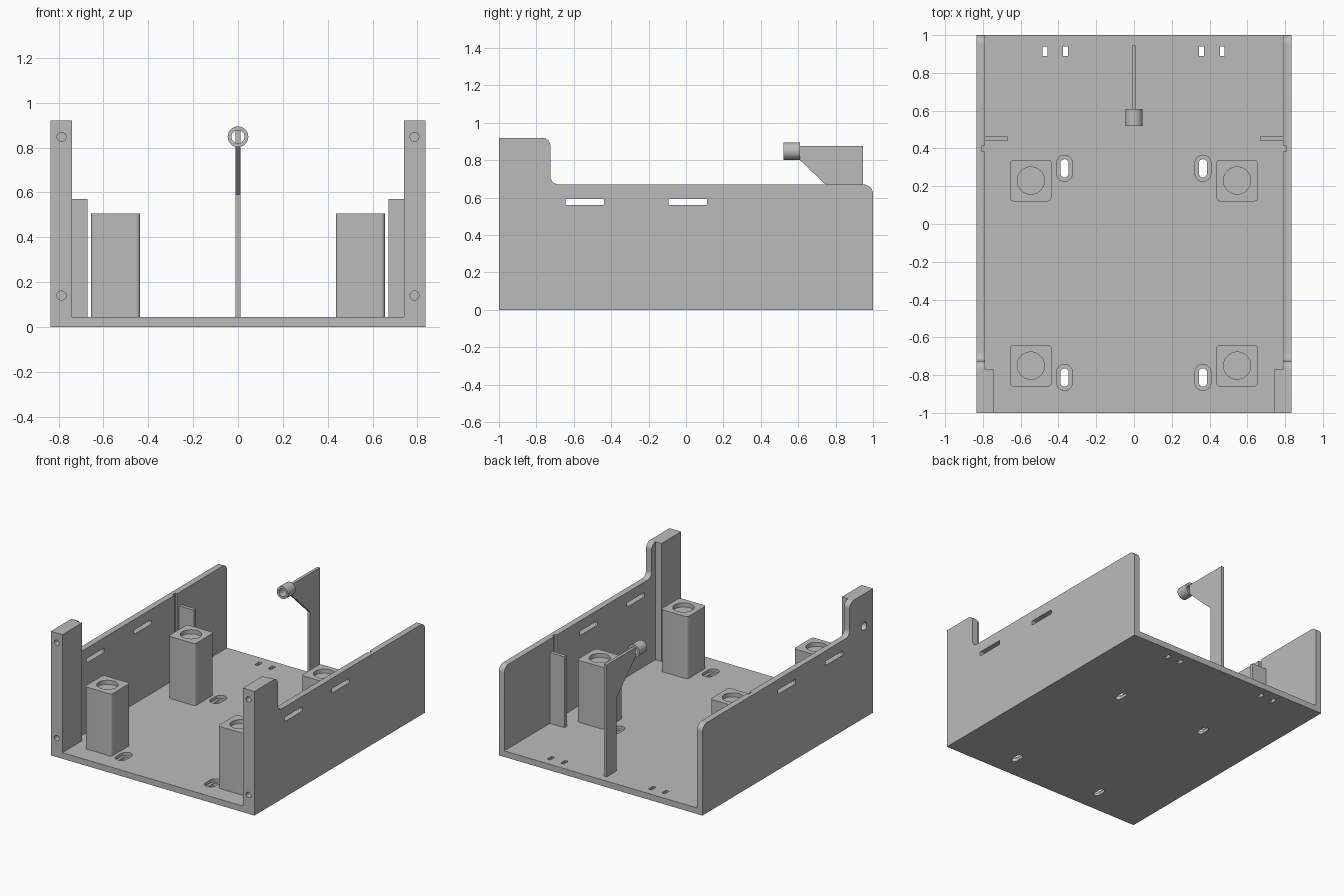
import bpy
import bmesh
import math
from mathutils import Vector

if "Cube" in bpy.data.objects:
    bpy.data.objects.remove(bpy.data.objects["Cube"], do_unlink=True)

grey = bpy.data.materials.new("plain grey")
grey.use_nodes = True
COLOUR = (0.5, 0.5, 0.5, 1)
grey.diffuse_color = COLOUR
grey.node_tree.nodes["Principled BSDF"].inputs["Base Color"].default_value = COLOUR

parts = []


def rounded(corners, steps=8):
    """Outline from (u, v, radius) corners, each filleted by its radius."""
    out = []
    for i, (u, v, r) in enumerate(corners):
        p = Vector((u, v))
        if r == 0:
            out.append(p)
            continue
        a = (Vector(corners[i - 1][:2]) - p).normalized()
        b = (Vector(corners[(i + 1) % len(corners)][:2]) - p).normalized()
        half = a.angle(b) / 2
        centre = p + (a + b).normalized() * (r / math.sin(half))
        reach = r / math.tan(half)
        start, end = p + a * reach - centre, p + b * reach - centre
        out += [centre + start.lerp(end, k / steps).normalized() * r
                for k in range(steps + 1)]
    return out


def box_outline(u, v, hu, hv, r=0):
    return rounded([(u - hu, v - hv, r), (u + hu, v - hv, r),
                    (u + hu, v + hv, r), (u - hu, v + hv, r)])


def slot_outline(u, v, hu, hv):
    return box_outline(u, v, hu, hv, min(hu, hv) * 0.98)


def circle(u, v, r, n=40):
    return [Vector((u + r * math.cos(math.tau * k / n),
                    v + r * math.sin(math.tau * k / n))) for k in range(n)]


def prism(name, outline, axis, lo, hi):
    """Extrude an outline along an axis between two levels."""
    place = {"x": lambda p: (lo, p.x, p.y),
             "y": lambda p: (p.x, lo, p.y),
             "z": lambda p: (p.x, p.y, lo)}[axis]
    bm = bmesh.new()
    face = bm.faces.new([bm.verts.new(place(p)) for p in outline])
    moved = bmesh.ops.extrude_face_region(bm, geom=[face], use_keep_orig=True)["geom"]
    shift = Vector([hi - lo if a == axis else 0 for a in "xyz"])
    bmesh.ops.translate(bm, vec=shift,
                        verts=[g for g in moved if isinstance(g, bmesh.types.BMVert)])
    bmesh.ops.recalc_face_normals(bm, faces=bm.faces)
    mesh = bpy.data.meshes.new(name)
    bm.to_mesh(mesh)
    bm.free()
    mesh.materials.append(grey)
    obj = bpy.data.objects.new(name, mesh)
    bpy.context.collection.objects.link(obj)
    parts.append(obj)
    return obj


def cut(target, outline, axis, lo, hi):
    """Subtract an extruded outline from a part."""
    cutter = prism("cutter", outline, axis, lo, hi)
    cutter.hide_render = True
    parts.remove(cutter)
    mod = target.modifiers.new("cut", "BOOLEAN")
    mod.operation = "DIFFERENCE"
    mod.solver = "EXACT"
    mod.object = cutter
    bpy.context.view_layer.objects.active = target
    bpy.ops.object.modifier_apply(modifier=mod.name)
    bpy.data.objects.remove(cutter, do_unlink=True)


FLOOR = 0.045
INNER, OUTER = 0.79, 0.835

# Floor plate with countersunk slots and cable tie slots
floor = prism("floor_plate", box_outline(0, 0, INNER, 1), "z", 0, FLOOR)
for x in (-0.368, 0.365):
    for y in (0.295, -0.812):
        cut(floor, slot_outline(x, y, 0.042, 0.069), "z", 0.022, 0.1)
        cut(floor, slot_outline(x, y, 0.022, 0.048), "z", -0.1, 0.1)
for x in (-0.472, -0.363, 0.357, 0.467):
    cut(floor, box_outline(x, 0.915, 0.013, 0.026), "z", -0.1, 0.1)

# Side walls, front pillars and inner fins
wall_outline = rounded([(-1, 0, 0), (1, 0, 0), (1, 0.67, 0.05),
                        (-0.725, 0.67, 0.045), (-0.725, 0.92, 0.045), (-1, 0.92, 0)])
for side, label in ((1, "left"), (-1, "right")):
    wall = prism(label + "_wall", wall_outline, "x", side * INNER, side * OUTER)
    for y in (-0.542, 0.01):
        cut(wall, box_outline(y, 0.577, 0.103, 0.016, 0.006), "x", side * 0.7, side * 0.9)
    cut(wall, box_outline(side * INNER, 0.4, 0.016, 0.016), "z", FLOOR, 1)
    pillar = prism(label + "_front_pillar", box_outline(side * 0.765, -0.885, 0.025, 0.115),
                   "z", FLOOR, 0.92)
    for part in (wall, pillar):
        for z in (0.14, 0.848):
            cut(part, circle(side * 0.787, z, 0.02, 24), "y", -1.1, -0.85)
    if side < 0:
        # Blind hole in the outside of one wall
        cut(wall, circle(-0.895, 0.68, 0.03, 24), "x", -0.9, -0.8)
    prism(label + "_fin", box_outline(side * 0.73, 0.453, 0.06, 0.013), "z", FLOOR, 0.57)

    # Support blocks with round recesses
    for y, place in ((-0.75, "front"), (0.23, "back")):
        block = prism(f"{label}_{place}_block",
                      box_outline(side * 0.546, y, 0.11, 0.11, 0.02), "z", FLOOR, 0.505)
        cut(block, circle(side * 0.546, y, 0.072), "z", 0.475, 0.6)

# Rear post with a forward arm
post = [(0.945, FLOOR, 0), (0.945, 0.875, 0), (0.605, 0.875, 0),
        (0.605, 0.805, 0), (0.83, 0.59, 0), (0.83, FLOOR, 0)]
prism("rear_post", rounded(post), "x", -0.011, 0.011)

# Ring at the end of the arm
ring = prism("arm_ring", circle(0, 0.848, 0.046), "y", 0.52, 0.61)
cut(ring, circle(0, 0.848, 0.029), "y", 0.4, 0.7)

# Smooth the rounded surfaces, keeping edges sharp
bpy.ops.object.select_all(action="DESELECT")
for obj in parts:
    obj.select_set(True)
bpy.context.view_layer.objects.active = floor
bpy.ops.object.shade_smooth_by_angle(angle=math.radians(30))
